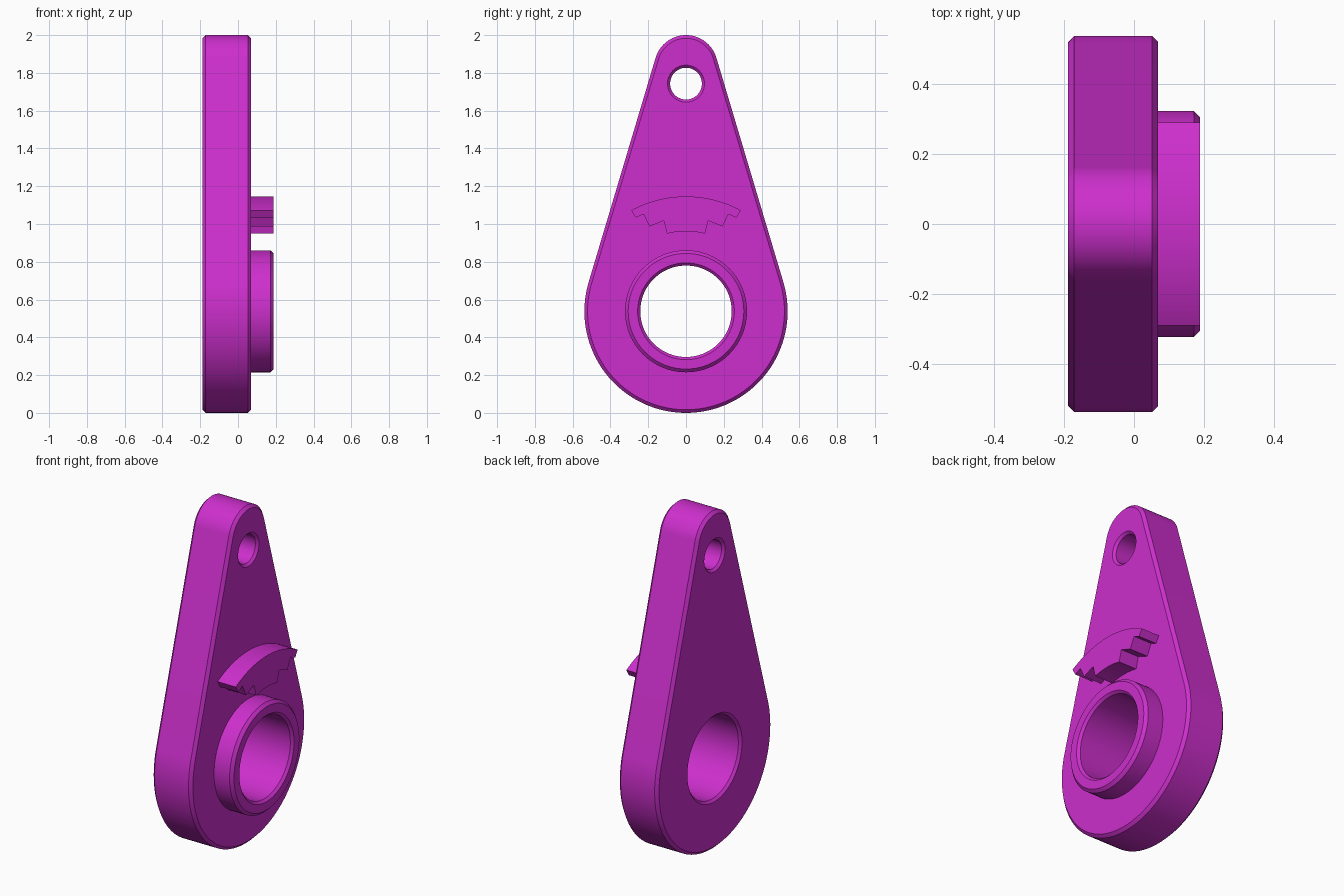
import bpy, bmesh, math

if "Cube" in bpy.data.objects:
    bpy.data.objects.remove(bpy.data.objects["Cube"])

BACK, FACE, TIP = -0.188, 0.069, 0.188   # x of plate back, plate front, boss end
CH = 0.017                               # edge chamfer
BIG_Z, BIG_R = 0.538, 0.538              # lower lobe and bore centre
TOP_Z, TOP_R = 1.832, 0.168              # upper lobe
PIN_Z, PIN_R = 1.743, 0.084              # small hole
BORE_R = 0.242

magenta = bpy.data.materials.new("magenta")
magenta.diffuse_color = (0.61, 0.028, 0.61, 1)
magenta.use_nodes = True
magenta.node_tree.nodes["Principled BSDF"].inputs["Base Color"].default_value = magenta.diffuse_color


def arc(cz, r, a0, a1, n):
    """Points (y, z) on an arc, both ends included."""
    return [(r * math.cos(a0 + (a1 - a0) * i / n), cz + r * math.sin(a0 + (a1 - a0) * i / n))
            for i in range(n + 1)]


def circle(cz, r, n=96):
    return arc(cz, r, 0, 2 * math.pi, n)[:-1]


def teardrop(inset):
    """Two lobes joined by their common tangents."""
    t = math.asin((BIG_R - TOP_R) / (TOP_Z - BIG_Z))
    return (arc(TOP_Z, TOP_R - inset, t, math.pi - t, 40)
            + arc(BIG_Z, BIG_R - inset, math.pi - t, 2 * math.pi + t, 80))


def loft(name, sections, ring=False):
    """Join (x, loop) sections into a solid, capped or closed into a ring."""
    bm = bmesh.new()
    loops = [[bm.verts.new((x, y, z)) for y, z in pts] for x, pts in sections]
    pairs = list(zip(loops, loops[1:]))
    if ring:
        pairs.append((loops[-1], loops[0]))
    else:
        bm.faces.new(loops[0])
        bm.faces.new(loops[-1])
    for a, b in pairs:
        n = len(a)
        for i in range(n):
            j = (i + 1) % n
            bm.faces.new((a[i], a[j], b[j], b[i]))
    bmesh.ops.recalc_face_normals(bm, faces=bm.faces)
    mesh = bpy.data.meshes.new(name)
    bm.to_mesh(mesh)
    bm.free()
    mesh.materials.append(magenta)
    ob = bpy.data.objects.new(name, mesh)
    bpy.context.collection.objects.link(ob)
    return ob


def select(ob):
    bpy.ops.object.select_all(action='DESELECT')
    ob.select_set(True)
    bpy.context.view_layer.objects.active = ob


def cut(ob, cutter):
    select(ob)
    mod = ob.modifiers.new("cut", 'BOOLEAN')
    mod.operation, mod.solver, mod.object = 'DIFFERENCE', 'EXACT', cutter
    bpy.ops.object.modifier_apply(modifier=mod.name)
    bpy.data.objects.remove(cutter)


# Chamfered lever plate
plate = loft("lever_plate", [(BACK, teardrop(CH)), (BACK + CH, teardrop(0)),
                             (FACE - CH, teardrop(0)), (FACE, teardrop(CH))])

# Small hole, countersunk on both sides
c, e = 0.014, 0.05
cut(plate, loft("pin_cutter", [
    (BACK - e, circle(PIN_Z, PIN_R + c + e)), (BACK + c, circle(PIN_Z, PIN_R)),
    (FACE - c, circle(PIN_Z, PIN_R)), (FACE + e, circle(PIN_Z, PIN_R + c + e))]))

# Large bore, countersunk at the back
cut(plate, loft("bore_cutter", [
    (BACK - e, circle(BIG_Z, BORE_R + c + e)), (BACK + c, circle(BIG_Z, BORE_R)),
    (FACE + e, circle(BIG_Z, BORE_R))]))

# Raised collar around the bore
boss = loft("bore_collar", [
    (FACE, circle(BIG_Z, 0.323)), (TIP - CH, circle(BIG_Z, 0.323)),
    (TIP, circle(BIG_Z, 0.306)), (TIP, circle(BIG_Z, BORE_R + c)),
    (TIP - c, circle(BIG_Z, BORE_R)), (FACE, circle(BIG_Z, BORE_R))], ring=True)

# Stepped sector: outer arc, toothed flanks mirrored, short inner arc
half = math.asin(0.29 / 0.608)
outer = arc(BIG_Z, 0.608, math.pi / 2 - half, math.pi / 2 + half, 32)
steps = [(-0.267, 1.033), (-0.225, 1.052), (-0.193, 0.987), (-0.118, 1.017)]
tip = math.asin(0.1 / 0.423)
inner = arc(BIG_Z, 0.423, math.pi / 2 + tip, math.pi / 2 - tip, 12)
profile = outer + steps + inner + [(-y, z) for y, z in reversed(steps)]
sector = loft("stepped_sector", [(FACE, profile), (TIP, profile)])

for ob in (plate, boss, sector):
    select(ob)
    bpy.ops.object.shade_smooth_by_angle(angle=math.radians(25))
